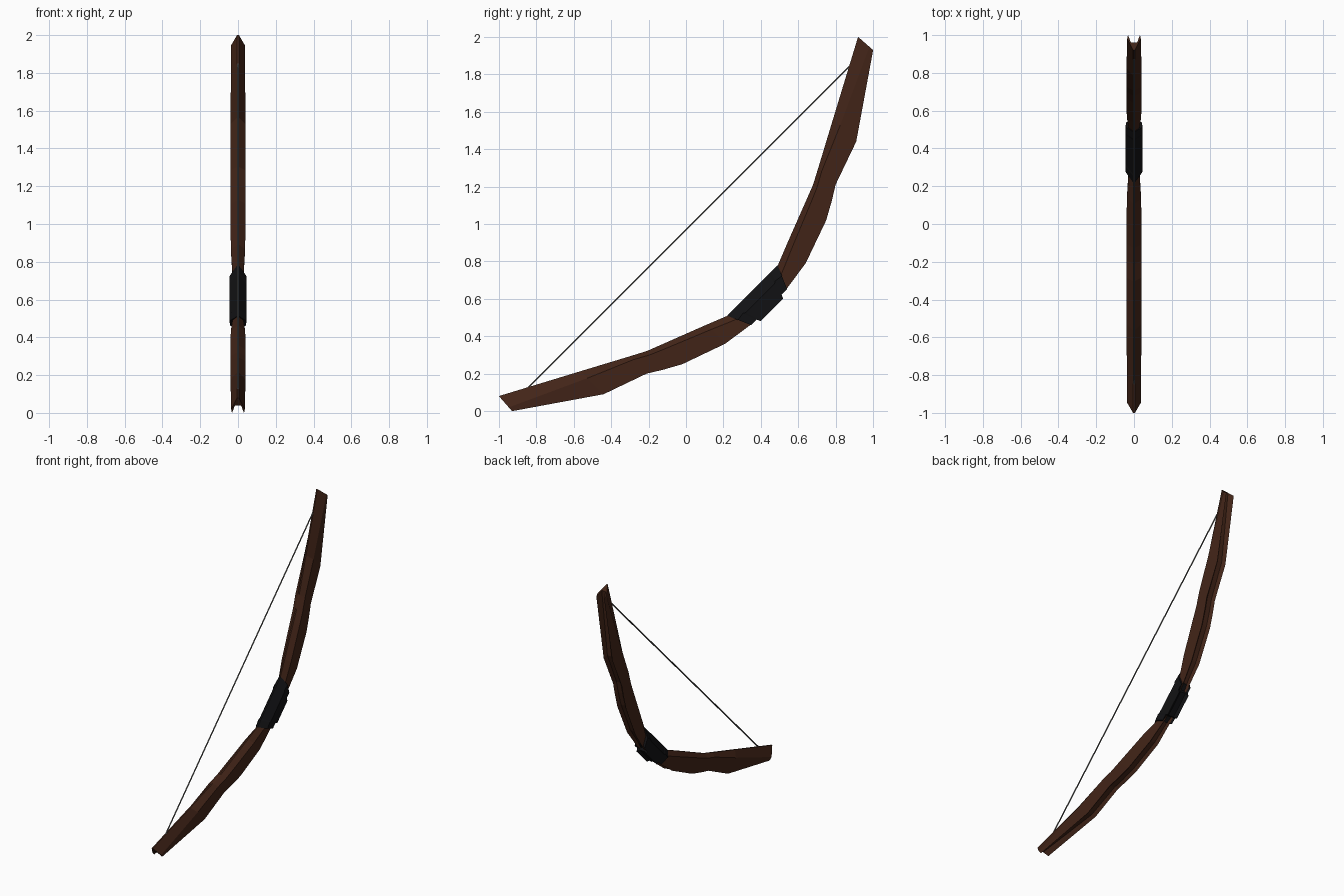
import bpy, bmesh, math
from mathutils import Vector

if "Cube" in bpy.data.objects:
    bpy.data.objects.remove(bpy.data.objects["Cube"])

R2 = math.sqrt(2)


def place(x, u, d):
    """u runs along the string, d runs out from it; the bow leans at 45 degrees."""
    return Vector((x, (u + d) / R2, 1 + (u - d) / R2))


def material(name, rgb):
    m = bpy.data.materials.new(name)
    m.diffuse_color = (*rgb, 1)
    m.use_nodes = True
    m.node_tree.nodes["Principled BSDF"].inputs["Base Color"].default_value = m.diffuse_color
    return m


def loft(name, stations, mat):
    """Ridged section with a grooved outer face.
    Station: inner (u, d), outer (u, d), half width, shoulder depth, groove depth."""
    bm = bmesh.new()
    rings = []
    for iu, idp, ou, od, w, s, g in stations:
        section = [(0.12, 0), (1, s), (0.88, 1), (0.45, g),
                   (-0.45, g), (-0.88, 1), (-1, s), (-0.12, 0)]
        rings.append([bm.verts.new(place(x * w, iu + (ou - iu) * t, idp + (od - idp) * t))
                      for x, t in section])
    n = len(rings[0])
    for a, b in zip(rings, rings[1:]):
        for i in range(n):
            j = (i + 1) % n
            bm.faces.new((a[i], a[j], b[j], b[i]))
    bm.faces.new(rings[0])
    bm.faces.new(rings[-1][::-1])
    bmesh.ops.recalc_face_normals(bm, faces=bm.faces)
    me = bpy.data.meshes.new(name)
    bm.to_mesh(me)
    bm.free()
    ob = bpy.data.objects.new(name, me)
    me.materials.append(mat)
    bpy.context.collection.objects.link(ob)
    return ob


wood = material("wood", (0.055, 0.018, 0.009))
leather = material("leather", (0.006, 0.006, 0.007))
cord = material("cord", (0.12, 0.12, 0.11))

# Limbs, from tip to grip, mirrored along the string direction
limb = [
    (1.358, -0.057, 1.365, 0.050, 0.036, 0.75, 0.50),
    (0.955, 0.158, 0.955, 0.332, 0.040, 0.30, 0.85),
    (0.714, 0.287, 0.714, 0.417, 0.040, 0.20, 0.85),
    (0.629, 0.332, 0.640, 0.463, 0.040, 0.20, 0.85),
    (0.544, 0.365, 0.544, 0.516, 0.040, 0.20, 0.85),
    (0.304, 0.458, 0.304, 0.601, 0.038, 0.25, 0.85),
    (0.180, 0.508, 0.125, 0.627, 0.028, 0.40, 0.85),
    (0.080, 0.515, 0.080, 0.627, 0.026, 0.40, 0.85),
]
for name, side in (("upper_limb", 1), ("lower_limb", -1)):
    loft(name, [(side * a, b, side * c, d, *rest) for a, b, c, d, *rest in limb], wood)

# Wrapped grip with slanted ends
half = [
    (0.191, 0.502, 0.136, 0.629, 0.046, 0.45, 0.85),
    (0.140, 0.502, 0.094, 0.629, 0.046, 0.40, 0.90),
    (0.125, 0.502, 0.085, 0.650, 0.046, 0.40, 0.90),
]
loft("grip", half + [(-a, b, -c, *rest) for a, b, c, *rest in half[::-1]], leather)

# String
start, end = place(0, -1.237, 0.022), place(0, 1.237, 0.022)
bpy.ops.mesh.primitive_cylinder_add(vertices=6, radius=0.005, depth=(end - start).length,
                                    location=(start + end) / 2)
string = bpy.context.object
string.name = "string"
string.rotation_euler = (end - start).to_track_quat('Z', 'X').to_euler()
string.data.materials.append(cord)
